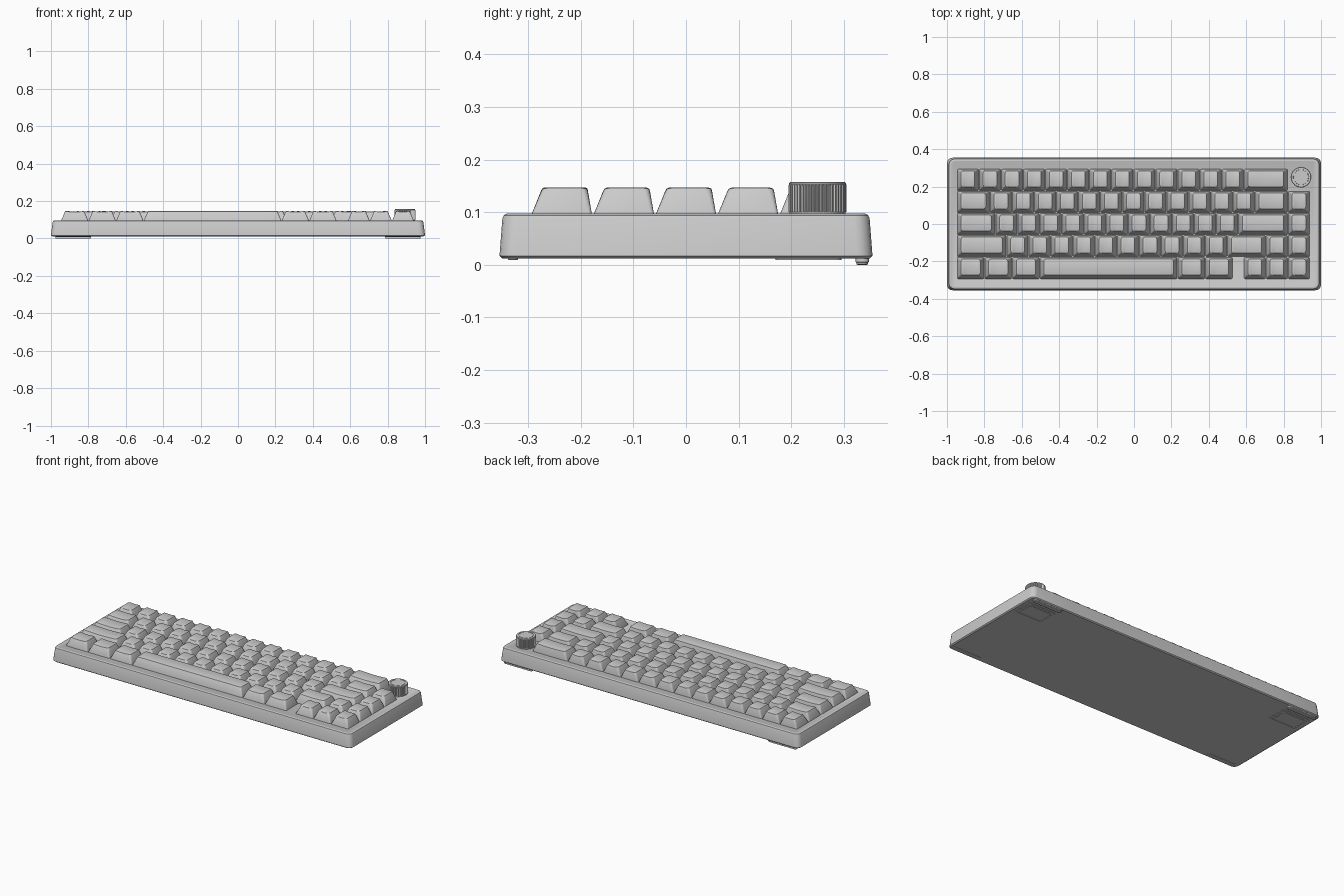
import bpy, bmesh, math
from math import sin, cos, pi

if "Cube" in bpy.data.objects:
    bpy.data.objects.remove(bpy.data.objects["Cube"])

U = 0.118          # key pitch
X0 = -0.947        # left edge of the key field
PLATE = 0.096      # top of case


def finish(name, bm, angle=35):
    bmesh.ops.recalc_face_normals(bm, faces=bm.faces)
    me = bpy.data.meshes.new(name)
    bm.to_mesh(me)
    bm.free()
    for p in me.polygons:
        p.use_smooth = True
    me.set_sharp_from_angle(angle=math.radians(angle))
    return me


def place(name, me, loc=(0, 0, 0)):
    ob = bpy.data.objects.new(name, me)
    ob.location = loc
    bpy.context.collection.objects.link(ob)
    return ob


def half_outline(w, d, r, arc=4, edge=8):
    """Front half of a rounded rectangle, from left to right."""
    pts = []
    for i in range(arc + 1):
        a = pi + i * pi / 2 / arc
        pts.append((-w / 2 + r + r * cos(a), -d / 2 + r + r * sin(a)))
    for i in range(1, edge):
        pts.append(((w / 2 - r) * (2 * i / edge - 1), -d / 2))
    for i in range(arc + 1):
        a = 1.5 * pi + i * pi / 2 / arc
        pts.append((w / 2 - r + r * cos(a), -d / 2 + r + r * sin(a)))
    return pts


def loft(name, rings, dish=0.0, dished=0):
    """Rings of (width, depth, corner radius, z, y offset); the last rings may be dished."""
    bm = bmesh.new()
    loops = []
    for k, (w, d, r, z, oy) in enumerate(rings):
        half = half_outline(w, d, r)
        pts = half + [(x, -y) for x, y in reversed(half)]
        dep = dish if k >= len(rings) - dished else 0
        loops.append([bm.verts.new((x, y + oy, z - dep * (1 - (2 * x / w) ** 2)))
                      for x, y in pts])
    n = len(loops[0])
    for a, b in zip(loops, loops[1:]):
        for i in range(n):
            j = (i + 1) % n
            bm.faces.new((a[i], a[j], b[j], b[i]))
    for ring in (loops[0], loops[-1]):
        for i in range(n // 2 - 1):
            bm.faces.new((ring[i], ring[i + 1], ring[n - 2 - i], ring[n - 1 - i]))
    return finish(name, bm)


# Case: tapered tray with rounded corners and a soft top edge
place("case", loft("case", [
    (1.986, 0.698, 0.025, 0.012, 0),
    (2.000, 0.709, 0.030, 0.017, 0),
    (1.982, 0.698, 0.030, 0.088, 0),
    (1.977, 0.693, 0.028, 0.094, 0),
    (1.966, 0.682, 0.024, 0.097, 0),
    (1.955, 0.671, 0.020, 0.097, 0),
    (1.950, 0.666, 0.020, PLATE, 0)]))

# Keycaps: one mesh for each key width, negative numbers are gaps
key_meshes = {}


def key_mesh(units):
    if units not in key_meshes:
        w = units * U - 0.004
        d = U - 0.004
        dish, n = (0.0, 0) if units > 4 else (0.004, 3)
        key_meshes[units] = loft("keycap", [
            (w, d, 0.006, 0.090, 0),
            (w, d, 0.006, 0.097, 0),
            (w - 0.037, d - 0.025, 0.011, 0.141, 0.005),
            (w - 0.041, d - 0.029, 0.011, 0.1455, 0.0055),
            (w - 0.049, d - 0.037, 0.009, 0.147, 0.0055)], dish, n)
    return key_meshes[units]


rows = [
    [1] * 13 + [2],
    [1.5] + [1] * 12 + [1.5, 1],
    [1.75] + [1] * 11 + [2.25, 1],
    [2.25] + [1] * 10 + [1.75, 1, 1],
    [1.25] * 3 + [6.25] + [1.25] * 2 + [-0.5] + [1] * 3,
]
for r, row in enumerate(rows):
    x = X0
    for c, units in enumerate(row):
        if units > 0:
            name = "space_bar" if units > 4 else f"key_row{r + 1}_{c + 1}"
            place(name, key_mesh(units), (x + units * U / 2, (2 - r) * U, 0))
        x += abs(units) * U

# Knob: knurled cylinder with a grooved cap
bm = bmesh.new()
N = 192
profile = [(0.0535, 0.092, 0), (0.0535, 0.100, 0), (0.0555, 0.100, 1), (0.0555, 0.151, 1),
           (0.0540, 0.153, 0), (0.0540, 0.155, 0), (0.0520, 0.157, 0), (0.0420, 0.157, 0),
           (0.0415, 0.155, 0), (0.0395, 0.155, 0), (0.0390, 0.157, 0)]
prev = None
for rad, z, knurl in profile:
    ring = []
    for i in range(N):
        rr = rad - (0.003 if knurl and i % 4 > 1 else 0)
        a = 2 * pi * i / N
        ring.append(bm.verts.new((rr * cos(a), rr * sin(a), z)))
    if prev:
        for i in range(N):
            j = (i + 1) % N
            bm.faces.new((prev[i], prev[j], ring[j], ring[i]))
    else:
        bm.faces.new(ring)
    prev = ring
bm.faces.new(prev)
place("volume_knob", finish("volume_knob", bm, 30), (0.893, 0.250, 0))

# Underside: rubber strips and folded flip feet at both ends
back_pad = loft("back_pad", [
    (0.19, 0.025, 0.010, 0.016, 0), (0.19, 0.025, 0.010, 0.005, 0),
    (0.186, 0.021, 0.009, 0.004, 0), (0.186, 0.021, 0.009, 0.001, 0),
    (0.183, 0.018, 0.008, 0.0, 0)])
front_pad = loft("front_pad", [
    (0.19, 0.019, 0.008, 0.016, 0), (0.19, 0.019, 0.008, 0.010, 0),
    (0.187, 0.016, 0.007, 0.009, 0)])
flip_foot = loft("flip_foot", [
    (0.180, 0.126, 0.012, 0.016, 0), (0.180, 0.126, 0.012, 0.009, 0),
    (0.160, 0.106, 0.010, 0.009, 0), (0.160, 0.106, 0.010, 0.0118, 0),
    (0.142, 0.088, 0.010, 0.0118, 0), (0.142, 0.088, 0.010, 0.009, 0)])
for side, sx in (("left", -1), ("right", 1)):
    place(f"back_pad_{side}", back_pad, (sx * 0.882, 0.335, 0))
    place(f"front_pad_{side}", front_pad, (sx * 0.882, -0.329, 0))
    place(f"flip_foot_{side}", flip_foot, (sx * 0.882, 0.233, 0))
